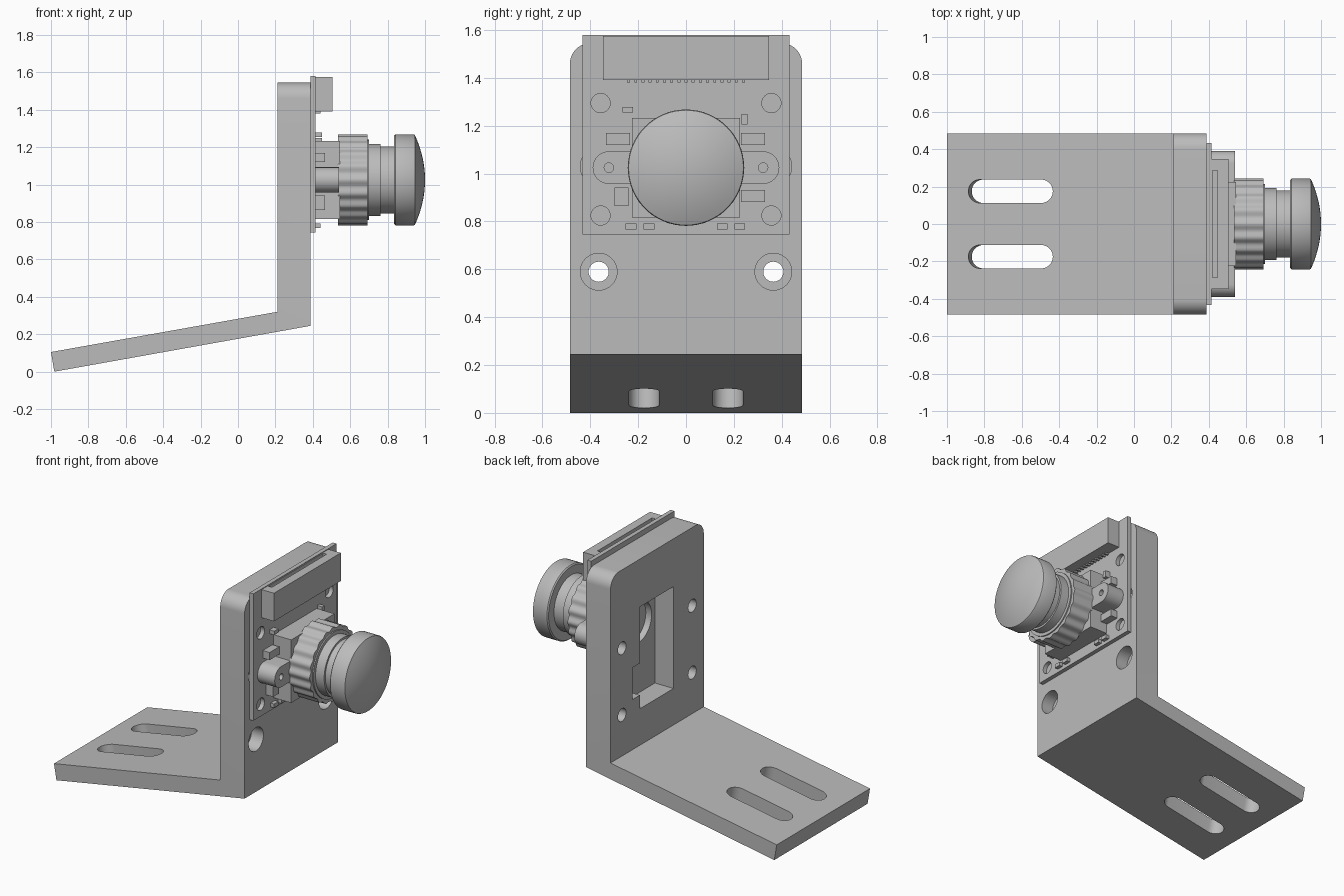
import bpy, bmesh, math
from mathutils import Matrix, Vector

if "Cube" in bpy.data.objects:
    bpy.data.objects.remove(bpy.data.objects["Cube"], do_unlink=True)

grey = bpy.data.materials.new("plain grey")
grey.use_nodes = True
COLOUR = (0.5, 0.5, 0.5, 1)
grey.diffuse_color = COLOUR
grey.node_tree.nodes["Principled BSDF"].inputs["Base Color"].default_value = COLOUR

LENS_Z = 1.025
BOARD_FRONT = 0.415


def finish(name, bm):
    bmesh.ops.recalc_face_normals(bm, faces=bm.faces)
    mesh = bpy.data.meshes.new(name)
    bm.to_mesh(mesh)
    bm.free()
    mesh.materials.append(grey)
    obj = bpy.data.objects.new(name, mesh)
    bpy.context.collection.objects.link(obj)
    return obj


def prism(name, outline, start, end, axis="x"):
    """Extrude a yz outline along x, an xz outline along y, or an xy outline along z."""
    place = {"x": lambda u, v, w: (w, u, v),
             "y": lambda u, v, w: (u, w, v),
             "z": lambda u, v, w: (u, v, w)}[axis]
    bm = bmesh.new()
    face = bm.faces.new([bm.verts.new(place(u, v, start)) for u, v in outline])
    step = Vector(place(0, 0, end - start))
    new = bmesh.ops.extrude_face_region(bm, geom=[face], use_keep_orig=True)["geom"]
    bmesh.ops.translate(bm, vec=step, verts=[g for g in new if isinstance(g, bmesh.types.BMVert)])
    return finish(name, bm)


def rect(u, v, width, height):
    w, h = width / 2, height / 2
    return [(u - w, v - h), (u + w, v - h), (u + w, v + h), (u - w, v + h)]


def circle(u, v, radius, sides=40):
    turn = math.tau / sides
    return [(u + radius * math.cos(i * turn), v + radius * math.sin(i * turn)) for i in range(sides)]


def stadium(u0, u1, v, radius, steps=16):
    right = [(-math.pi / 2 + math.pi * i / steps) for i in range(steps + 1)]
    pts = [(u1 + radius * math.cos(a), v + radius * math.sin(a)) for a in right]
    return pts + [(u0 - radius * math.cos(a), v - radius * math.sin(a)) for a in right]


def revolve(name, profile, steps=64):
    """Spin (x, radius) points around the lens axis."""
    bm = bmesh.new()
    verts = [bm.verts.new((x, 0, LENS_Z + r)) for x, r in profile]
    edges = [bm.edges.new(pair) for pair in zip(verts, verts[1:])]
    bmesh.ops.spin(bm, geom=verts + edges, cent=(0, 0, LENS_Z), axis=(1, 0, 0),
                   angle=math.tau, steps=steps, use_merge=True)
    bmesh.ops.remove_doubles(bm, verts=bm.verts, dist=0.0005)
    return finish(name, bm)


def cut(obj, cutters):
    for cutter in cutters:
        mod = obj.modifiers.new("cut", "BOOLEAN")
        mod.operation, mod.solver, mod.object = "DIFFERENCE", "EXACT", cutter
        bpy.context.view_layer.objects.active = obj
        bpy.ops.object.modifier_apply(modifier=mod.name)
        bpy.data.objects.remove(cutter, do_unlink=True)


parts = []

# Bent bracket with rounded top corners
bracket = prism("bracket", [(-1, 0.105), (-0.982, 0), (0.387, 0.245), (0.387, 1.545),
                            (0.21, 1.545), (0.21, 0.32)], -0.485, 0.485, "y")
bm = bmesh.new()
bm.from_mesh(bracket.data)
top = [e for e in bm.edges if all(v.co.z > 1.5 for v in e.verts)
       and abs(e.verts[0].co.y - e.verts[1].co.y) < 0.01]
bmesh.ops.bevel(bm, geom=top, offset=0.085, segments=10, profile=0.5, affect="EDGES")
bm.to_mesh(bracket.data)
bm.free()

# Screw holes, counterbored from the lens side
cutters = []
for side in (-1, 1):
    for z in (0.59, 1.03):
        cutters.append(prism("cutter", circle(side * 0.365, z, 0.042), 0.1, 0.5))
        cutters.append(prism("cutter", circle(side * 0.365, z, 0.077), 0.3, 0.5))
    # Adjustment slots, square to the sloping foot
    slot = prism("cutter", stadium(-0.167, 0.167, side * 0.175, 0.0625), -0.2, 0.2, "z")
    slot.data.transform(Matrix.Translation((-0.651, 0, 0.115)) @ Matrix.Rotation(math.radians(-10), 4, "Y"))
    cutters.append(slot)

# Rear pocket with a side notch and a round opening
cutters.append(prism("cutter", [(-0.17, 0.56), (0.18, 0.56), (0.18, 0.65), (0.255, 0.65), (0.255, 0.86),
                                (0.18, 0.86), (0.18, 1.23), (-0.17, 1.23)], 0.1, 0.345))
cutters.append(prism("cutter", circle(0, LENS_Z, 0.135), 0.3, 0.5))
cut(bracket, cutters)
parts.append(bracket)

# Circuit board with corner holes
board = prism("circuit_board", rect(0, 1.1625, 0.865, 0.835), 0.387, BOARD_FRONT)
cut(board, [prism("cutter", circle(y, z, 0.04), 0.3, 0.5) for y in (-0.357, 0.357) for z in (0.825, 1.295)])
parts.append(board)

# Cable connector with a slot on top and a row of pins below
connector = prism("cable_connector", rect(0, 1.483, 0.695, 0.185), BOARD_FRONT, 0.505)
cut(connector, [prism("cutter", rect(0.433, 0, 0.026, 0.57), 1.45, 1.7, "z")])
parts.append(connector)
for i in range(17):
    parts.append(prism("connector_pin", rect((i - 8) * 0.03, 1.39, 0.012, 0.02), BOARD_FRONT, 0.44))

# Small components: y, z, width, height, front x
for y, z, w, h, x in [(-0.285, 1.145, 0.1, 0.05, 0.465), (0.28, 1.145, 0.1, 0.05, 0.465),
                      (0.28, 0.907, 0.1, 0.05, 0.465), (-0.27, 0.903, 0.058, 0.078, 0.465),
                      (-0.243, 1.267, 0.045, 0.025, 0.45), (0.245, 1.227, 0.025, 0.045, 0.45)]:
    parts.append(prism("board_component", rect(y, z, w, h), BOARD_FRONT, x))
for y in (-0.23, -0.155, 0.152, 0.225):
    parts.append(prism("board_component", rect(y, 0.78, 0.045, 0.025), BOARD_FRONT, 0.44))

# Lens holder with drilled ears
parts.append(prism("lens_holder", rect(0, LENS_Z, 0.45, 0.415), BOARD_FRONT, 0.545))
ears = prism("holder_ears", stadium(-0.322, 0.322, LENS_Z, 0.068), BOARD_FRONT, 0.54)
cut(ears, [prism("cutter", circle(s * 0.322, LENS_Z, 0.02, 20), 0.45, 0.6) for s in (-1, 1)])
parts.append(ears)

# Scalloped focus ring
ring = []
for i in range(160):
    a = math.tau * i / 160
    r = 0.238 + 0.006 * math.cos(20 * a)
    ring.append((r * math.cos(a), LENS_Z + r * math.sin(a)))
parts.append(prism("focus_ring", ring, 0.535, 0.692))

# Stepped barrel and domed head
parts.append(revolve("lens_barrel", [(0.66, 0), (0.66, 0.215), (0.7, 0.215), (0.7, 0.193), (0.762, 0.193),
                                     (0.762, 0.18), (0.85, 0.18), (0.85, 0)]))
dome = [(0.946 + 0.054 * (1 - (r / 0.24) ** 2), r) for r in [0.24 * (1 - i / 10) for i in range(11)]]
parts.append(revolve("lens_head", [(0.835, 0), (0.835, 0.236), (0.842, 0.243), (0.94, 0.243)] + dome))

# Smooth the curved surfaces, keep the edges crisp
bpy.ops.object.select_all(action="DESELECT")
for part in parts:
    part.select_set(True)
bpy.context.view_layer.objects.active = bracket
bpy.ops.object.shade_smooth_by_angle(angle=math.radians(30))
